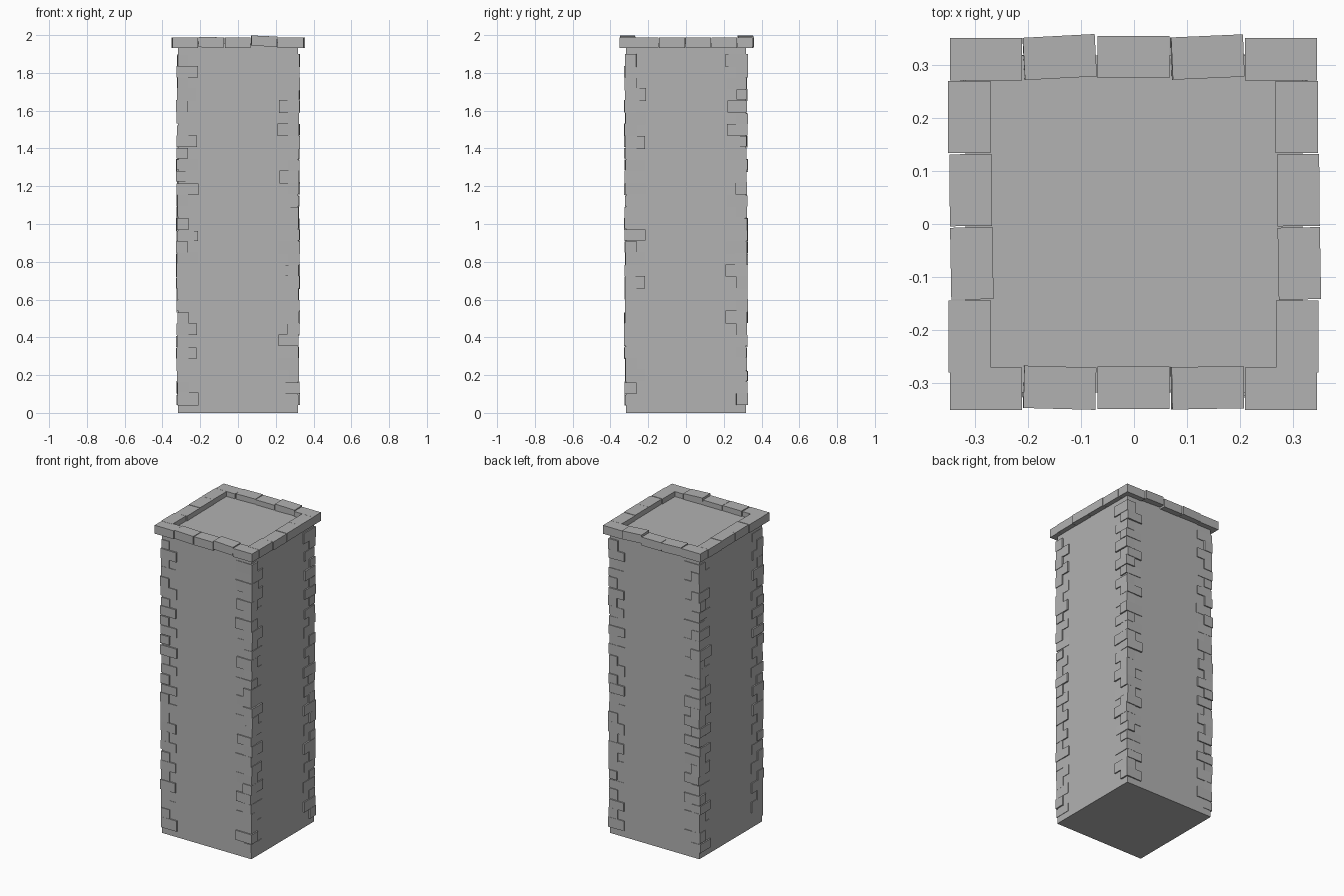
import bpy, bmesh, random
from math import radians
from mathutils import Matrix, Euler, Vector

random.seed(4)
if "Cube" in bpy.data.objects:
    bpy.data.objects.remove(bpy.data.objects["Cube"], do_unlink=True)

stone = bpy.data.materials.new("grey_stone")
stone.use_nodes = True
grey = (0.445, 0.445, 0.445, 1)
stone.diffuse_color = grey
stone.node_tree.nodes["Principled BSDF"].inputs["Base Color"].default_value = grey


def add_block(bm, centre, size, turn=(0, 0, 0)):
    """Add one box with a small turn in degrees."""
    rot = Euler([radians(a) for a in turn]).to_matrix().to_4x4()
    scale = Matrix.Diagonal((*size, 1))
    bmesh.ops.create_cube(bm, size=1, matrix=Matrix.Translation(centre) @ rot @ scale)


def finish(name, bm):
    mesh = bpy.data.meshes.new(name)
    bm.to_mesh(mesh)
    bm.free()
    mesh.materials.append(stone)
    obj = bpy.data.objects.new(name, mesh)
    bpy.context.collection.objects.link(obj)


# Plain square shaft, its top forming the sunken deck
WALL = 0.318
bm = bmesh.new()
add_block(bm, (0, 0, 0.9775), (2 * WALL, 2 * WALL, 1.955))
finish("tower_shaft", bm)

# Corner stones, long one way then the other on alternate rows
PITCH, LONG, SHORT = 0.062, 0.105, 0.055
corners = {"front_left": (1, -1, 0), "front_right": (-1, -1, 1),
           "back_left": (1, 1, 1), "back_right": (-1, 1, 0)}
for name, (sx, sy, parity) in corners.items():
    bm = bmesh.new()
    for row in range(1, 31):
        along_x = row % 2 == parity
        reach = Vector((LONG, SHORT)) if along_x else Vector((SHORT, LONG))
        reach *= random.uniform(0.93, 1.05)
        out_x, out_y = (WALL + random.uniform(0.002, 0.010) for _ in "xy")
        inner_x, inner_y = WALL - reach.x, WALL - reach.y
        centre = (sx * (out_x + inner_x) / 2, sy * (out_y + inner_y) / 2,
                  0.009 + PITCH * row + random.uniform(-0.004, 0.004))
        size = (out_x - inner_x, out_y - inner_y, random.uniform(0.052, 0.07))
        add_block(bm, centre, size, (0, 0, random.uniform(-1.5, 1.5)))
    finish(name + "_corner_stones", bm)

# Rim: five stones along the front and back
LENGTH, DEPTH, HEIGHT = 0.136, 0.080, 0.054
MID = 1.960
yaw = {"front_rim": (0, -1.5, 0, 1, 0), "back_rim": (0, 3, 0, 2.5, 0)}
tilt = (0, 0.8, 0, 2.6, 0)
for name, side in (("front_rim", -1), ("back_rim", 1)):
    bm = bmesh.new()
    for i in range(5):
        shift = 0.004 if i in (1, 2, 3) else 0
        y = side * 0.3115 + (shift if side > 0 else shift / 2)
        lift = 0.008 if i == 3 else 0.002 * (i == 1)
        add_block(bm, (-0.280 + 0.1395 * i, y, MID + lift),
                  (LENGTH, DEPTH, HEIGHT), (0, tilt[i], yaw[name][i]))
    finish(name, bm)

# Rim: four stones along each side
for name, side in (("left_rim", 1), ("right_rim", -1)):
    bm = bmesh.new()
    for i in range(4):
        x = side * 0.3095 + (-0.002, 0.001, 0.003, -0.001)[i]
        add_block(bm, (x, 0.2025 - 0.1385 * i, MID + 0.001 * (i % 2)),
                  (DEPTH, LENGTH, HEIGHT), (0, 0, (0, 0.5, 1, 0)[i]))
    finish(name, bm)
